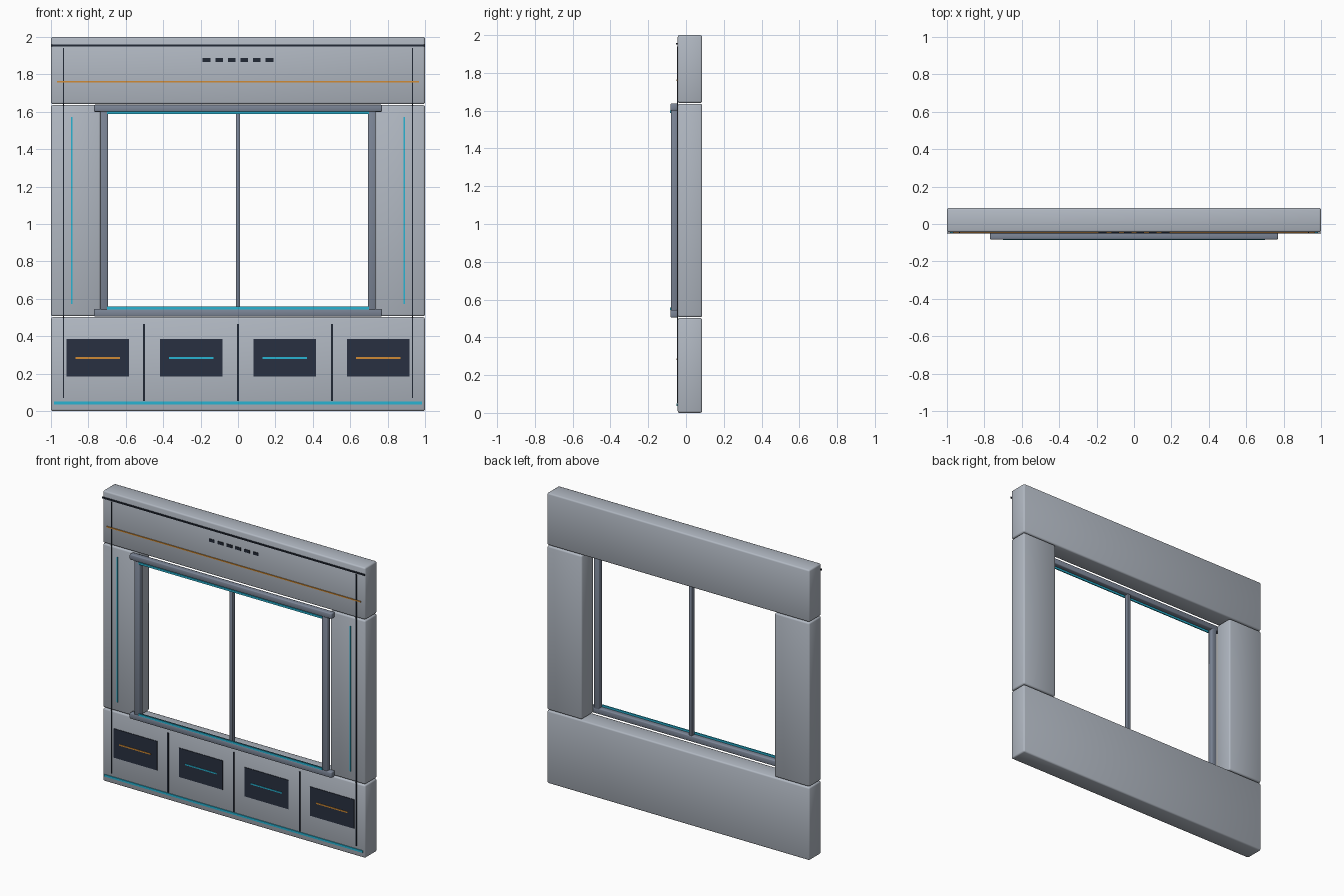
import bpy, bmesh, math
from mathutils import Vector

if "Cube" in bpy.data.objects:
    bpy.data.objects.remove(bpy.data.objects["Cube"], do_unlink=True)


def material(name, rgb):
    m = bpy.data.materials.new(name)
    m.use_nodes = True
    color = (*rgb, 1)
    m.diffuse_color = color
    m.node_tree.nodes["Principled BSDF"].inputs["Base Color"].default_value = color
    return m


PANEL = material("pale grey panel", (0.44, 0.48, 0.54))
FRAME = material("blue grey frame", (0.2, 0.235, 0.305))
SCREEN = material("dark navy screen", (0.022, 0.03, 0.052))
SEAM = material("dark seam", (0.015, 0.021, 0.036))
CYAN = material("cyan trim", (0.021, 0.456, 0.65))
ORANGE = material("orange trim", (0.64, 0.26, 0.035))

FACE = -0.044   # front of the wall panels
BACK = 0.086


def box(name, x, y, z, mat, bevel=0):
    """Box from (min, max) ranges, with optionally rounded edges."""
    bm = bmesh.new()
    bmesh.ops.create_cube(bm, size=1)
    size = Vector((x[1] - x[0], y[1] - y[0], z[1] - z[0]))
    bmesh.ops.scale(bm, vec=size, verts=bm.verts)
    if bevel:
        bmesh.ops.bevel(bm, geom=bm.edges[:], offset=bevel, segments=2,
                        profile=0.5, affect='EDGES')
    mesh = bpy.data.meshes.new(name)
    bm.to_mesh(mesh)
    bm.free()
    mesh.materials.append(mat)
    ob = bpy.data.objects.new(name, mesh)
    ob.location = (sum(x) / 2, sum(y) / 2, sum(z) / 2)
    bpy.context.collection.objects.link(ob)
    if bevel:
        bpy.ops.object.select_all(action='DESELECT')
        ob.select_set(True)
        bpy.context.view_layer.objects.active = ob
        bpy.ops.object.shade_smooth_by_angle(angle=math.radians(50))
    return ob


def plate(name, cx, cz, w, h, mat, front=FACE - 0.004):
    """Thin plate on the front of the wall."""
    return box(name, (cx - w / 2, cx + w / 2), (front, front + 0.006),
               (cz - h / 2, cz + h / 2), mat)


# Wall panels
box("lower_panel", (-1, 1), (FACE, BACK), (0, 0.502), PANEL, 0.01)
box("upper_panel", (-1, 1), (FACE, BACK), (1.641, 2), PANEL, 0.01)

# Window rails with trim strips
for name, z, strip in (("bottom", (0.505, 0.545), 0.551), ("top", (1.6, 1.638), 1.594)):
    box(name + "_rail", (-0.77, 0.77), (-0.083, FACE), z, FRAME, 0.006)
    box(name + "_rail_trim", (-0.7, 0.7), (-0.086, -0.078),
        (strip - 0.007, strip + 0.007), CYAN)
box("mullion", (-0.012, 0.012), (-0.076, -0.048), (0.54, 1.605), FRAME, 0.003)

# Mirrored side parts
for side, s in (("left", 1), ("right", -1)):
    def span(a, b):
        return tuple(sorted((s * a, s * b)))
    box(side + "_panel", span(0.735, 1), (FACE, BACK), (0.507, 1.636), PANEL, 0.01)
    box(side + "_post", span(0.695, 0.736), (-0.08, FACE), (0.535, 1.61), FRAME, 0.005)
    plate(side + "_light_strip", s * 0.888, 1.072, 0.008, 1, CYAN)
    plate(side + "_long_seam", s * 0.933, 1.005, 0.006, 1.87, SEAM)

# Upper panel details
plate("top_seam", 0, 1.954, 2, 0.01, SEAM, FACE - 0.008)
plate("upper_stripe", 0, 1.76, 1.936, 0.008, ORANGE, FACE - 0.005)
for i in range(6):
    plate(f"vent_slot_{i + 1}", (i - 2.5) * 0.067, 1.877, 0.042, 0.02, SEAM)

# Lower panel details
plate("base_trim", 0, 0.043, 1.97, 0.014, CYAN, FACE - 0.006)
for i in range(3):
    plate(f"lower_seam_{i + 1}", (i - 1) * 0.502, 0.259, 0.01, 0.412, SEAM)
for i in range(4):
    cx = (i - 1.5) * 0.5
    plate(f"screen_{i + 1}", cx, 0.284, 0.334, 0.2, SCREEN)
    plate(f"screen_line_{i + 1}", cx, 0.284, 0.24, 0.009,
          ORANGE if i in (0, 3) else CYAN, FACE - 0.007)
